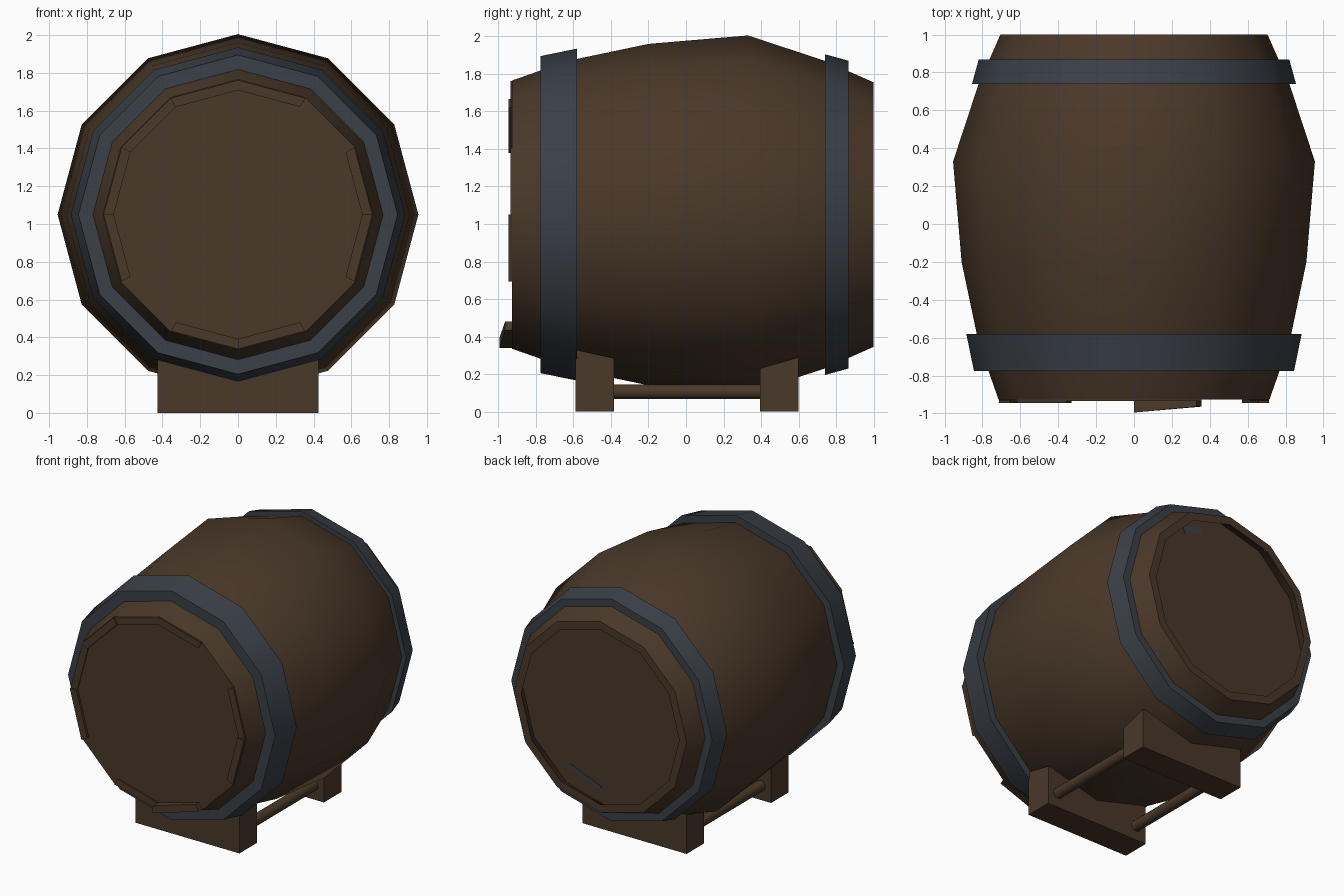
import bpy, bmesh, math

cube = bpy.data.objects.get("Cube")
if cube:
    bpy.data.objects.remove(cube, do_unlink=True)

SIDES = 12
AXIS_Z = 1.05
FRONT_Y = -0.927
BACK_LID_Y = 0.868


def material(name, rgb):
    m = bpy.data.materials.new(name)
    m.use_nodes = True
    m.diffuse_color = (*rgb, 1)
    m.node_tree.nodes["Principled BSDF"].inputs["Base Color"].default_value = (*rgb, 1)
    return m


wood = material("dark wood", (0.068, 0.040, 0.022))
iron = material("blue grey iron", (0.043, 0.052, 0.066))


def finish(name, bm, mat, smooth=True):
    bmesh.ops.recalc_face_normals(bm, faces=bm.faces)
    mesh = bpy.data.meshes.new(name)
    bm.to_mesh(mesh)
    bm.free()
    mesh.materials.append(mat)
    obj = bpy.data.objects.new(name, mesh)
    bpy.context.collection.objects.link(obj)
    if smooth:
        bpy.ops.object.select_all(action="DESELECT")
        obj.select_set(True)
        bpy.context.view_layer.objects.active = obj
        bpy.ops.object.shade_smooth_by_angle(angle=math.radians(35))


def ring_point(y, r, degrees):
    a = math.radians(degrees)
    return (r * math.cos(a), y, AXIS_Z + r * math.sin(a))


def lathe(name, profile, mat, closed):
    """Turn a (y, radius) profile about the barrel axis."""
    bm = bmesh.new()
    rings = [[bm.verts.new(ring_point(y, r, 360 * i / SIDES)) for i in range(SIDES)]
             for y, r in profile]
    pairs = list(zip(rings, rings[1:]))
    if closed:
        pairs.append((rings[-1], rings[0]))
    else:
        bm.faces.new(rings[0])
        bm.faces.new(rings[-1])
    for a, b in pairs:
        for i in range(SIDES):
            j = (i + 1) % SIDES
            bm.faces.new((a[i], a[j], b[j], b[i]))
    finish(name, bm, mat)


# Barrel with a flush front lid and a recessed back lid behind a flared rim
lathe("barrel_body", [(FRONT_Y, 0.715), (-0.77, 0.77), (-0.58, 0.83), (-0.2, 0.91),
                      (0.33, 0.955), (0.74, 0.82), (1.0, 0.705),
                      (1.0, 0.645), (BACK_LID_Y, 0.73)], wood, False)

# Tapered iron hoops
lathe("front_hoop", [(-0.775, 0.845), (-0.58, 0.885), (-0.58, 0.81), (-0.775, 0.75)], iron, True)
lathe("back_hoop", [(0.74, 0.855), (0.867, 0.82), (0.867, 0.74), (0.74, 0.8)], iron, True)


def sector_block(name, a0, a1, r0, r1, base_y, y0, y1, mat):
    """Block over part of a ring, its end running from y0 to y1."""
    bm = bmesh.new()
    corners = [(a0, r1, y0), (a1, r1, y1), (a1, r0, y1), (a0, r0, y0)]
    base = [bm.verts.new(ring_point(base_y, r, a)) for a, r, y in corners]
    tip = [bm.verts.new(ring_point(y, r, a)) for a, r, y in corners]
    bm.faces.new(base)
    bm.faces.new(tip)
    for i in range(4):
        j = (i + 1) % 4
        bm.faces.new((base[i], base[j], tip[j], tip[i]))
    finish(name, bm, mat, False)


# Uneven stave ends around the front lid: start angle, rise at each edge
stave_ends = [(a, 0.018, 0.018) for a in (120, 180, 330)]
stave_ends += [(a, 0.008, 0.008) for a in (0, 60, 90, 150, 240)]
stave_ends.append((270, 0.068, 0.037))
for start, rise_a, rise_b in stave_ends:
    sector_block(f"stave_end_{start}", start, start + 30, 0.658, 0.712, FRONT_Y + 0.01,
                 FRONT_Y - rise_a, FRONT_Y - rise_b, wood)

# Slivers of iron showing on the recessed back lid
for place, a0, a1, r0, r1 in (("upper", 62, 77, 0.6, 0.65), ("lower", -82, -55, 0.59, 0.62)):
    sector_block(f"{place}_lid_iron", a0, a1, r0, r1, BACK_LID_Y - 0.001,
                 BACK_LID_Y + 0.003, BACK_LID_Y + 0.003, iron)


# Stand blocks with tops sloped to the barrel
def stand_block(name, y0, y1, z0, z1):
    bm = bmesh.new()
    outline = [(y0, 0), (y1, 0), (y1, z1), (y0, z0)]
    side = bm.faces.new([bm.verts.new((-0.425, y, z)) for y, z in outline])
    out = bmesh.ops.extrude_face_region(bm, geom=[side])
    moved = [v for v in out["geom"] if isinstance(v, bmesh.types.BMVert)]
    bmesh.ops.translate(bm, vec=(0.85, 0, 0), verts=moved)
    finish(name, bm, wood, False)


stand_block("front_stand_block", -0.59, -0.385, 0.33, 0.285)
stand_block("back_stand_block", 0.395, 0.6, 0.23, 0.29)

# Round rods joining the blocks
for side, x in (("left", 0.34), ("right", -0.34)):
    bpy.ops.mesh.primitive_cylinder_add(vertices=12, radius=0.039, depth=0.8,
                                        location=(x, 0, 0.106), rotation=(math.pi / 2, 0, 0))
    rod = bpy.context.object
    rod.name = f"{side}_stand_rod"
    rod.data.materials.append(wood)
    bpy.ops.object.shade_smooth_by_angle(angle=math.radians(35))
